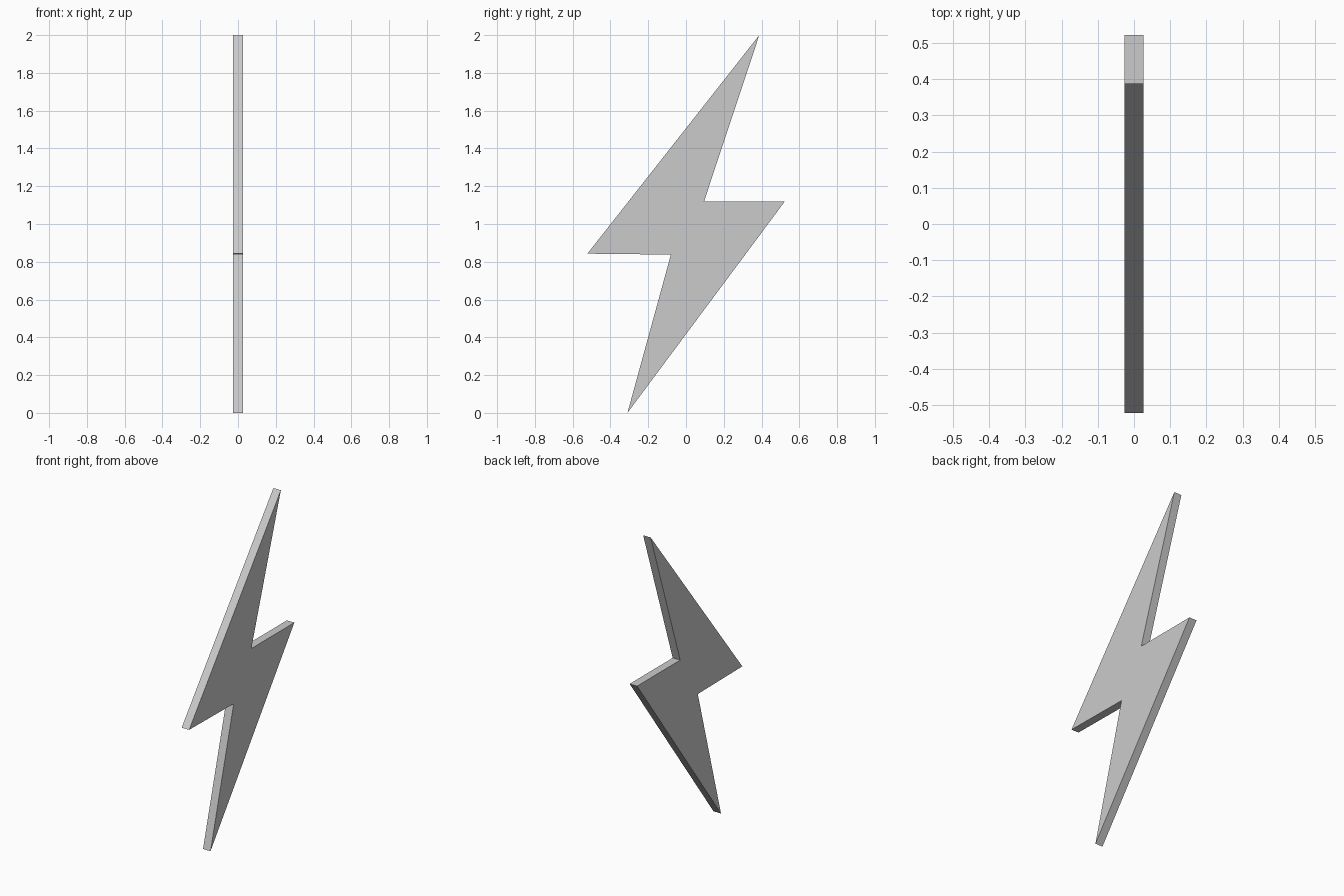
import bpy
import bmesh

if "Cube" in bpy.data.objects:
    bpy.data.objects.remove(bpy.data.objects["Cube"])

HALF_THICKNESS = 0.026

# Lightning bolt outline in the y-z plane
outline = [
    (0.388, 2.0), (-0.522, 0.843), (-0.08, 0.838),
    (-0.31, 0.0), (0.522, 1.118), (0.095, 1.118),
]

# Flat plate: one outline face extruded along x
bm = bmesh.new()
face = bm.faces.new([bm.verts.new((-HALF_THICKNESS, y, z)) for y, z in outline])
extruded = bmesh.ops.extrude_face_region(bm, geom=[face], use_keep_orig=True)
top_verts = [v for v in extruded["geom"] if isinstance(v, bmesh.types.BMVert)]
bmesh.ops.translate(bm, verts=top_verts, vec=(2 * HALF_THICKNESS, 0, 0))
bmesh.ops.recalc_face_normals(bm, faces=bm.faces)

mesh = bpy.data.meshes.new("lightning_bolt")
bm.to_mesh(mesh)
bm.free()
bolt = bpy.data.objects.new("lightning_bolt", mesh)
bpy.context.collection.objects.link(bolt)
